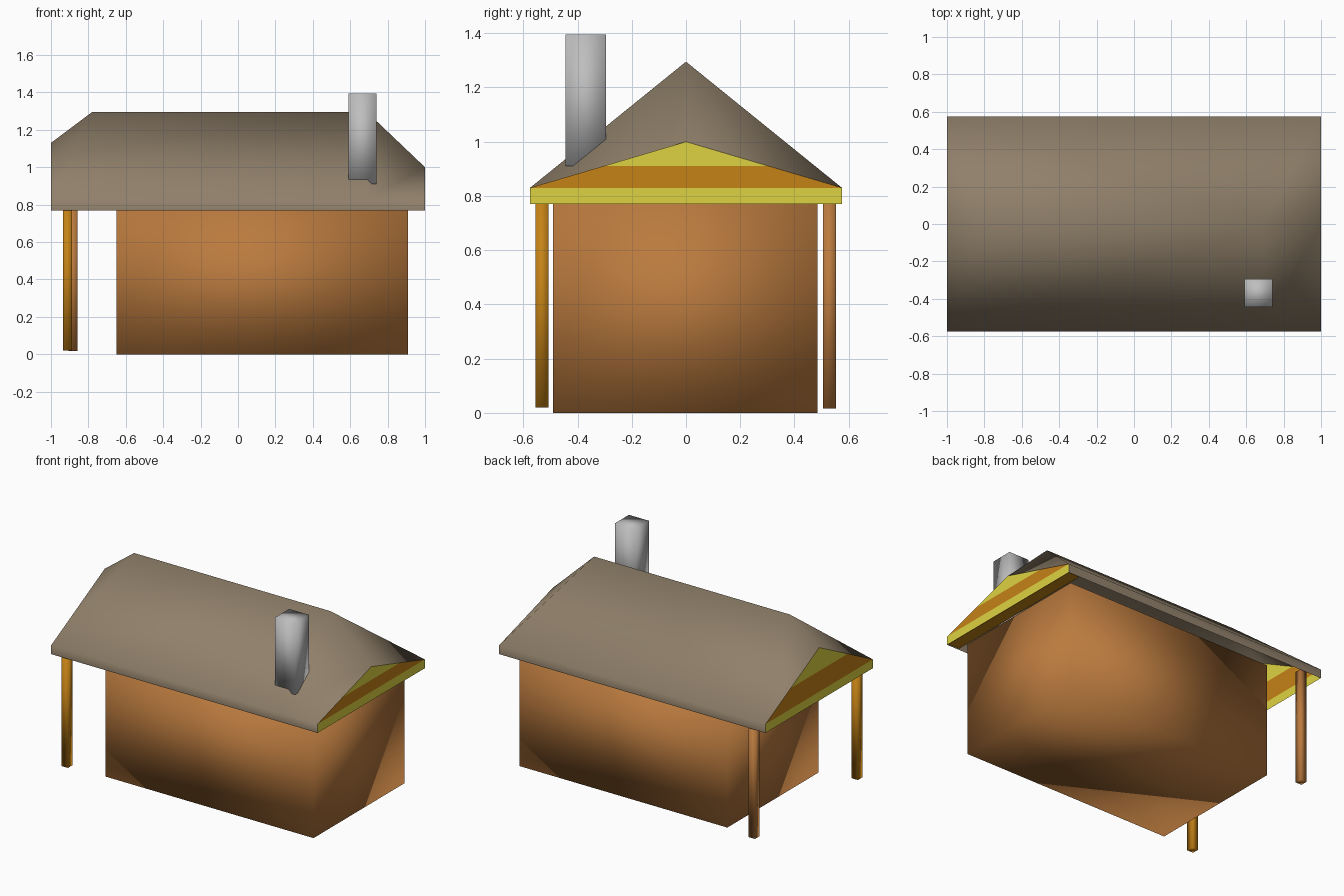
import bpy, bmesh
from mathutils import Vector

if "Cube" in bpy.data.objects:
    bpy.data.objects.remove(bpy.data.objects["Cube"])


def material(name, rgb):
    m = bpy.data.materials.new(name)
    lin = [(c / 255 / 12.92) if c < 11 else ((c / 255 + 0.055) / 1.055) ** 2.4 for c in rgb]
    m.diffuse_color = (*lin, 1)
    m.use_nodes = True
    m.node_tree.nodes["Principled BSDF"].inputs["Base Color"].default_value = m.diffuse_color
    return m


WOOD = material("orange_brown_wood", (186, 122, 62))
OCHRE = material("ochre_wood", (196, 130, 22))
ROOF = material("grey_brown_roof", (144, 128, 106))
YELLOW = material("yellow_trim", (222, 210, 66))
STONE = material("grey_stone", (190, 190, 190))


def make(name, faces, mats, centre):
    """Build faces from corner points, turned away from centre, smooth shaded.
    Each face is (points, material index)."""
    bm = bmesh.new()
    verts = {}
    for points, index in faces:
        corner = []
        for p in points:
            if p not in verts:
                verts[p] = bm.verts.new(p)
            corner.append(verts[p])
        f = bm.faces.new(corner)
        f.material_index = index
        f.smooth = True
        f.normal_update()
        if f.normal.dot(f.calc_center_median() - Vector(centre)) < 0:
            f.normal_flip()
    mesh = bpy.data.meshes.new(name)
    bm.to_mesh(mesh)
    bm.free()
    for m in mats:
        mesh.materials.append(m)
    ob = bpy.data.objects.new(name, mesh)
    bpy.context.collection.objects.link(ob)
    return ob


def box(name, lo, hi, mat):
    bm = bmesh.new()
    bmesh.ops.create_cube(bm, size=1)
    for v in bm.verts:
        v.co = [lo[i] if v.co[i] < 0 else hi[i] for i in range(3)]
    for f in bm.faces:
        f.smooth = True
    mesh = bpy.data.meshes.new(name)
    bm.to_mesh(mesh)
    bm.free()
    mesh.materials.append(mat)
    ob = bpy.data.objects.new(name, mesh)
    bpy.context.collection.objects.link(ob)
    return ob


# Walls, porch posts and chimney
box("walls", (-0.65, -0.49, 0), (0.91, 0.485, 0.77), WOOD)
box("front_post", (-0.935, -0.555, 0.02), (-0.888, -0.507, 0.79), OCHRE)
box("back_post", (-0.905, 0.505, 0.017), (-0.857, 0.553, 0.79), WOOD)
box("chimney", (0.59, -0.445, 0.91), (0.74, -0.295, 1.395), STONE)

# Roof shell, open below, with the ridge dropping towards both ends
EAVE, Z0, Z1 = 0.575, 0.77, 0.83
ridge_l, ridge_r = (-0.78, 0, 1.295), (0.69, 0, 1.295)
tip_l, tip_r = (-1, 0, 1.13), (1, 0, 1.0)
inside = (0, 0, 0.8)
faces = []
for y in (-EAVE, EAVE):
    cl, cr = (-1, y, Z1), (1, y, Z1)
    bl, br = (-1, y, Z0), (1, y, Z0)
    faces.append(((cl, ridge_l, tip_l), 0))
    if y < 0:  # front slope creases at the chimney end
        e = (0.69, y, Z1)
        faces += [((cl, e, ridge_r, ridge_l), 0), ((e, tip_r, ridge_r), 0),
                  ((e, cr, tip_r), 0), ((bl, br, cr, e, cl), 0)]
    else:
        faces += [((cl, cr, ridge_r, ridge_l), 0), ((cr, tip_r, ridge_r), 0),
                  ((bl, br, cr, cl), 0)]
make("roof", faces, [ROOF], inside)

# Gable ends: yellow fascia, ochre band, yellow peak
for name, x, top in (("left_gable", -1, 1.13), ("right_gable", 1, 1.0)):
    cut = Z1 + (top - Z1) * 0.47
    w = EAVE * 0.53
    a, b = (x, -EAVE, Z1), (x, EAVE, Z1)
    c, d = (x, w, cut), (x, -w, cut)
    make(name, [(((x, -EAVE, Z0), (x, EAVE, Z0), b, a), 0),
                ((a, b, c, d), 1),
                ((d, c, (x, 0, top)), 0)], [YELLOW, OCHRE], inside)

# Soffit under the overhang at the chimney end
make("right_soffit", [(((0.91, -0.57, 0.775), (0.998, -0.57, 0.775),
                        (0.998, 0.57, 0.775), (0.91, 0.57, 0.775)), 0)], [OCHRE], inside)
